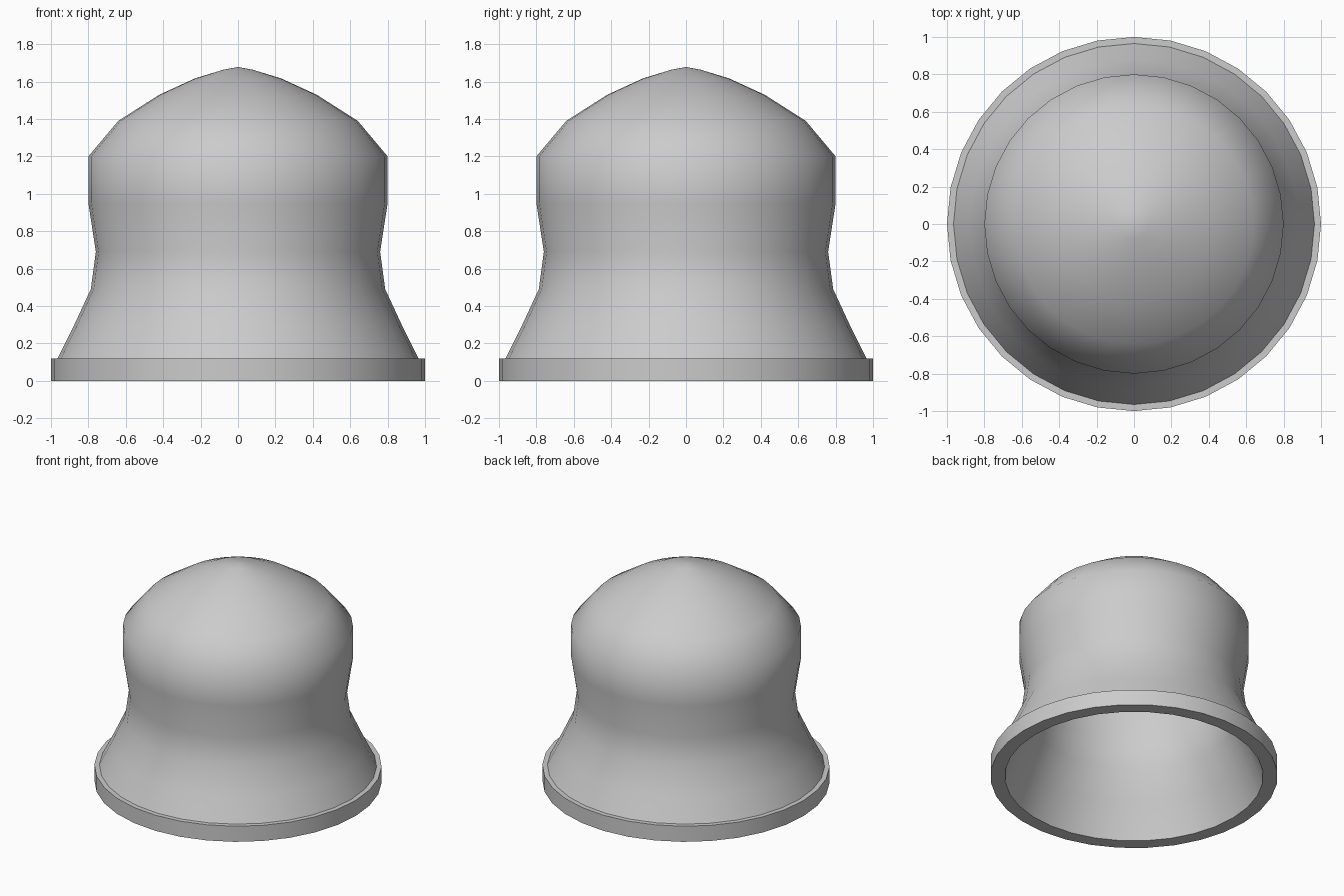
import bpy, bmesh
from math import pi, radians

if "Cube" in bpy.data.objects:
    bpy.data.objects.remove(bpy.data.objects["Cube"])

SEGMENTS = 32


def lathe(name, profile, closed=False):
    """Spin an (r, z) profile around the z axis."""
    bm = bmesh.new()
    verts = [bm.verts.new((r, 0, z)) for r, z in profile]
    edges = [bm.edges.new(p) for p in zip(verts, verts[1:])]
    if closed:
        edges.append(bm.edges.new((verts[-1], verts[0])))
    bmesh.ops.spin(bm, geom=verts + edges, cent=(0, 0, 0), axis=(0, 0, 1),
                   angle=2 * pi, steps=SEGMENTS)
    bmesh.ops.remove_doubles(bm, verts=bm.verts, dist=0.0005)
    bmesh.ops.recalc_face_normals(bm, faces=bm.faces)
    mesh = bpy.data.meshes.new(name)
    bm.to_mesh(mesh)
    bm.free()
    obj = bpy.data.objects.new(name, mesh)
    bpy.context.collection.objects.link(obj)
    bpy.context.view_layer.objects.active = obj
    obj.select_set(True)
    bpy.ops.object.shade_smooth_by_angle(angle=radians(50))
    obj.select_set(False)
    return obj


# Hollow bell: outer skin up to the tip, inner skin back down to the mouth
outer = [(0.965, 0.12), (0.88, 0.29), (0.787, 0.49), (0.76, 0.69), (0.8, 0.95),
         (0.8, 1.2), (0.64, 1.39), (0.42, 1.53), (0.23, 1.617),
         (0.08, 1.663), (0, 1.678)]
inner = [(0, 1.59), (0.22, 1.53), (0.40, 1.45), (0.59, 1.32), (0.72, 1.16),
         (0.72, 0.95), (0.68, 0.69), (0.71, 0.47), (0.81, 0.25), (0.9, 0.0)]

# The lip at the mouth shares the same skin
lip = [(1.0, 0.0), (1.0, 0.12)]
lathe("bell_body", lip + outer + inner + [lip[0]])
